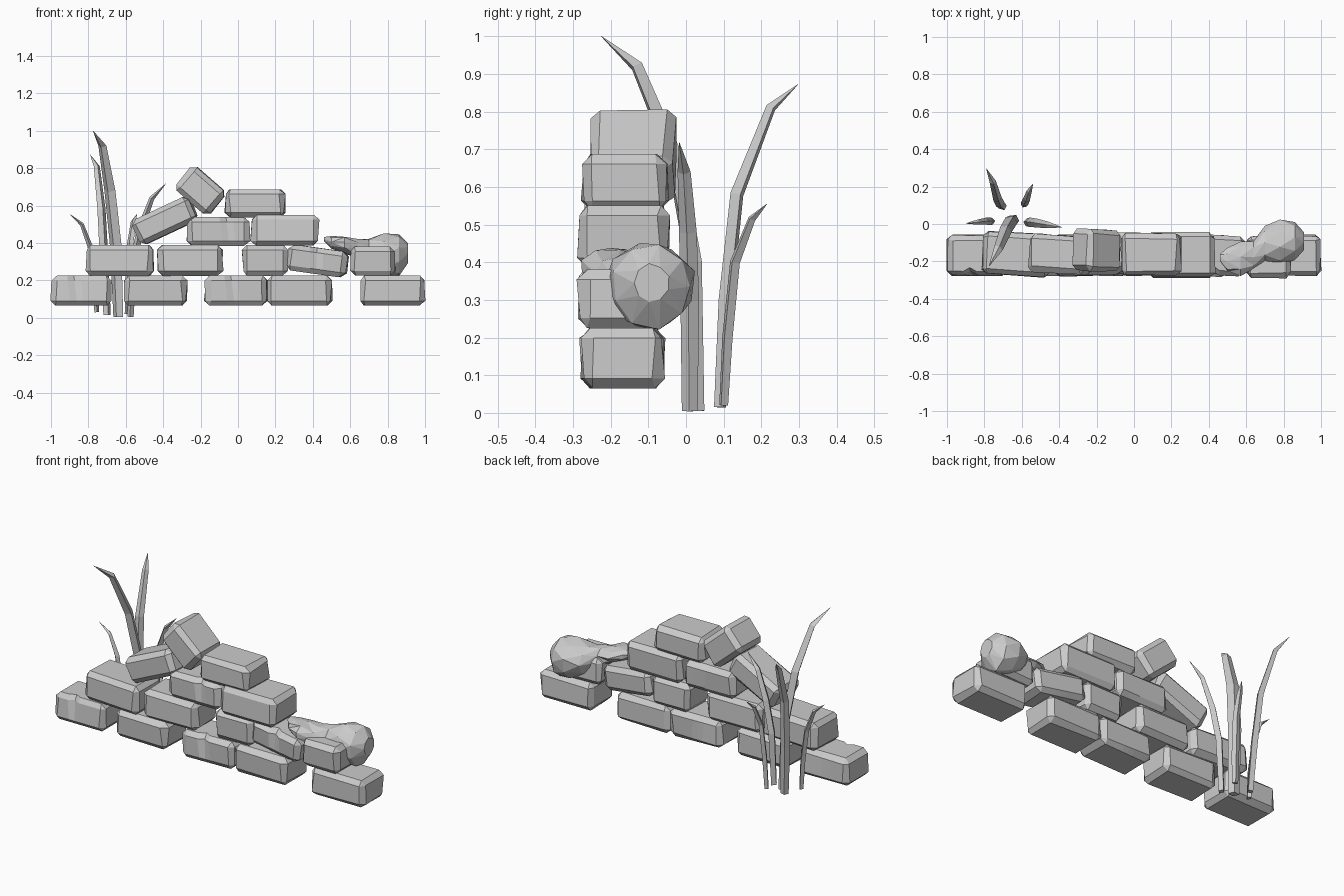
import bpy, bmesh, math, random
from mathutils import Vector, Matrix

if "Cube" in bpy.data.objects:
    bpy.data.objects.remove(bpy.data.objects["Cube"])

random.seed(4)
stone = bpy.data.materials.new("stone_grey")
stone.diffuse_color = (0.6, 0.6, 0.6, 1)
stone.use_nodes = True
stone.node_tree.nodes["Principled BSDF"].inputs["Base Color"].default_value = stone.diffuse_color


def finish(name, bm):
    bmesh.ops.recalc_face_normals(bm, faces=bm.faces)
    me = bpy.data.meshes.new(name)
    bm.to_mesh(me)
    bm.free()
    me.materials.append(stone)
    ob = bpy.data.objects.new(name, me)
    bpy.context.collection.objects.link(ob)
    return ob


def brick(name, x, z, w, h, y0=-0.275, y1=-0.06, tilt=0, yaw=0, crack=None):
    """Slightly irregular chamfered block; optional notch in the front top edge."""
    bm = bmesh.new()
    bmesh.ops.create_cube(bm, size=1)
    for v in bm.verts:
        v.co = Vector((v.co.x * w, v.co.y * (y1 - y0), v.co.z * h))
    bmesh.ops.bevel(bm, geom=bm.edges[:], offset=0.026, segments=1, affect='EDGES')
    for v in bm.verts:
        v.co += Vector((random.uniform(-1, 1), random.uniform(-1, 1), 0)) * 0.006
    if crack is not None:
        for d in (-0.035, 0, 0.035):
            bmesh.ops.bisect_plane(bm, geom=bm.verts[:] + bm.edges[:] + bm.faces[:],
                                   plane_co=(crack + d, 0, 0), plane_no=(1, 0, 0.12))
        for v in bm.verts:
            on_cut = abs(v.co.x - crack + 0.12 * v.co.z) < 0.005
            if on_cut and v.co.y < 0 and v.co.z > -h * 0.3:
                v.co.y += 0.02
    bm.transform(Matrix.Translation((x, (y0 + y1) / 2, z))
                 @ Matrix.Rotation(math.radians(yaw), 4, 'Z')
                 @ Matrix.Rotation(math.radians(-tilt), 4, 'Y'))
    return finish(name, bm)


def loft(name, rings):
    """Skin a list of equal rings and close both ends."""
    bm = bmesh.new()
    rows = [[bm.verts.new(p) for p in r] for r in rings]
    n = len(rows[0])
    for a, b in zip(rows, rows[1:]):
        for i in range(n):
            j = (i + 1) % n
            bm.faces.new((a[i], a[j], b[j], b[i]))
    bm.faces.new(rows[0])
    bm.faces.new(rows[-1])
    return bm


# bottom course
brick("bottom_brick_1", -0.838, 0.145, 0.32, 0.16, crack=-0.03)
brick("bottom_brick_2", -0.44, 0.145, 0.335, 0.16, yaw=-1.5)
brick("bottom_brick_3", -0.01, 0.145, 0.33, 0.16, yaw=1, crack=-0.02)
brick("bottom_brick_4", 0.327, 0.145, 0.345, 0.16, yaw=-1)
brick("bottom_brick_5", 0.825, 0.145, 0.345, 0.16)

# second course
brick("second_brick_1", -0.63, 0.307, 0.36, 0.165, -0.275, -0.05, yaw=-3)
brick("second_brick_2", -0.257, 0.307, 0.345, 0.165, yaw=1)
brick("second_brick_3", 0.145, 0.307, 0.24, 0.165, -0.265, -0.05)
brick("second_brick_4", 0.425, 0.304, 0.315, 0.14, -0.27, -0.06, tilt=-8, yaw=-3, crack=0.0)
brick("second_brick_5", 0.72, 0.303, 0.24, 0.155, -0.285, -0.06)

# third course, with the slipped brick
brick("third_brick_1", -0.105, 0.462, 0.33, 0.155, -0.27, -0.05, crack=0.05)
brick("third_brick_2", 0.25, 0.468, 0.36, 0.165, -0.285, -0.045)
brick("slipped_brick", -0.39, 0.52, 0.335, 0.145, -0.26, -0.06, tilt=25, yaw=-3)

# top course, with the toppled brick
brick("top_brick", 0.09, 0.612, 0.32, 0.15, -0.275, -0.05)
brick("toppled_brick", -0.2, 0.68, 0.235, 0.165, -0.25, -0.03, tilt=-41, yaw=-2)

# two-lobed boulder: x, y, z, half depth, half height
boulder = [(0.46, -0.18, 0.42, 0.02, 0.012), (0.50, -0.19, 0.405, 0.065, 0.035),
           (0.57, -0.19, 0.39, 0.095, 0.045), (0.64, -0.165, 0.37, 0.08, 0.055),
           (0.70, -0.115, 0.345, 0.10, 0.08), (0.78, -0.10, 0.335, 0.125, 0.115),
           (0.86, -0.09, 0.335, 0.105, 0.11), (0.91, -0.09, 0.345, 0.045, 0.05)]
rings = []
for k, (x, y, z, ry, rz) in enumerate(boulder):
    ring = []
    for i in range(9):
        a = math.tau * (i + 0.5 * (k % 2)) / 9
        s = random.uniform(0.94, 1.06)
        ring.append((x, y + ry * s * math.cos(a), z + rz * s * math.sin(a)))
    rings.append(ring)
bm = loft("boulder", rings)
bmesh.ops.triangulate(bm, faces=bm.faces[:])
finish("boulder", bm)


def blade(name, path, width, thick):
    """Diamond-section grass blade, broad across its bend and pointed at the tip."""
    pts = [Vector(p) for p in path]
    out = pts[-1] - pts[0]
    out.z = 0
    out.normalize()
    side = Vector((-out.y, out.x, 0))
    scale = [0.85, 1, 0.95, 0.7, 0.03]
    rings = []
    for i, p in enumerate(pts):
        t = (pts[min(i + 1, 4)] - pts[max(i - 1, 0)]).normalized()
        n = side.cross(t)
        w, d = width / 2 * scale[i], thick / 2 * scale[i]
        rings.append([p + side * w, p + n * d, p - side * w, p - n * d])
    finish(name, loft(name, rings))


# grass clump
blade("grass_tall_front", [(-0.64, 0.03, 0.005), (-0.655, 0.02, 0.4), (-0.685, -0.03, 0.68),
                           (-0.725, -0.13, 0.92), (-0.775, -0.225, 1.0)], 0.07, 0.05)
blade("grass_tall_back", [(-0.70, 0.09, 0.015), (-0.715, 0.105, 0.3), (-0.73, 0.135, 0.58),
                          (-0.755, 0.225, 0.81), (-0.79, 0.297, 0.872)], 0.05, 0.04)
blade("grass_short_back", [(-0.59, 0.10, 0.02), (-0.585, 0.11, 0.2), (-0.575, 0.13, 0.4),
                           (-0.56, 0.175, 0.515), (-0.54, 0.215, 0.555)], 0.04, 0.03)
blade("grass_right", [(-0.575, 0.01, 0.005), (-0.56, 0.01, 0.3), (-0.52, 0.005, 0.48),
                      (-0.46, -0.005, 0.64), (-0.385, -0.018, 0.718)], 0.05, 0.04)
blade("grass_left", [(-0.755, 0.015, 0.03), (-0.765, 0.015, 0.2), (-0.79, 0.015, 0.38),
                     (-0.835, 0.01, 0.50), (-0.9, 0.003, 0.555)], 0.04, 0.03)
